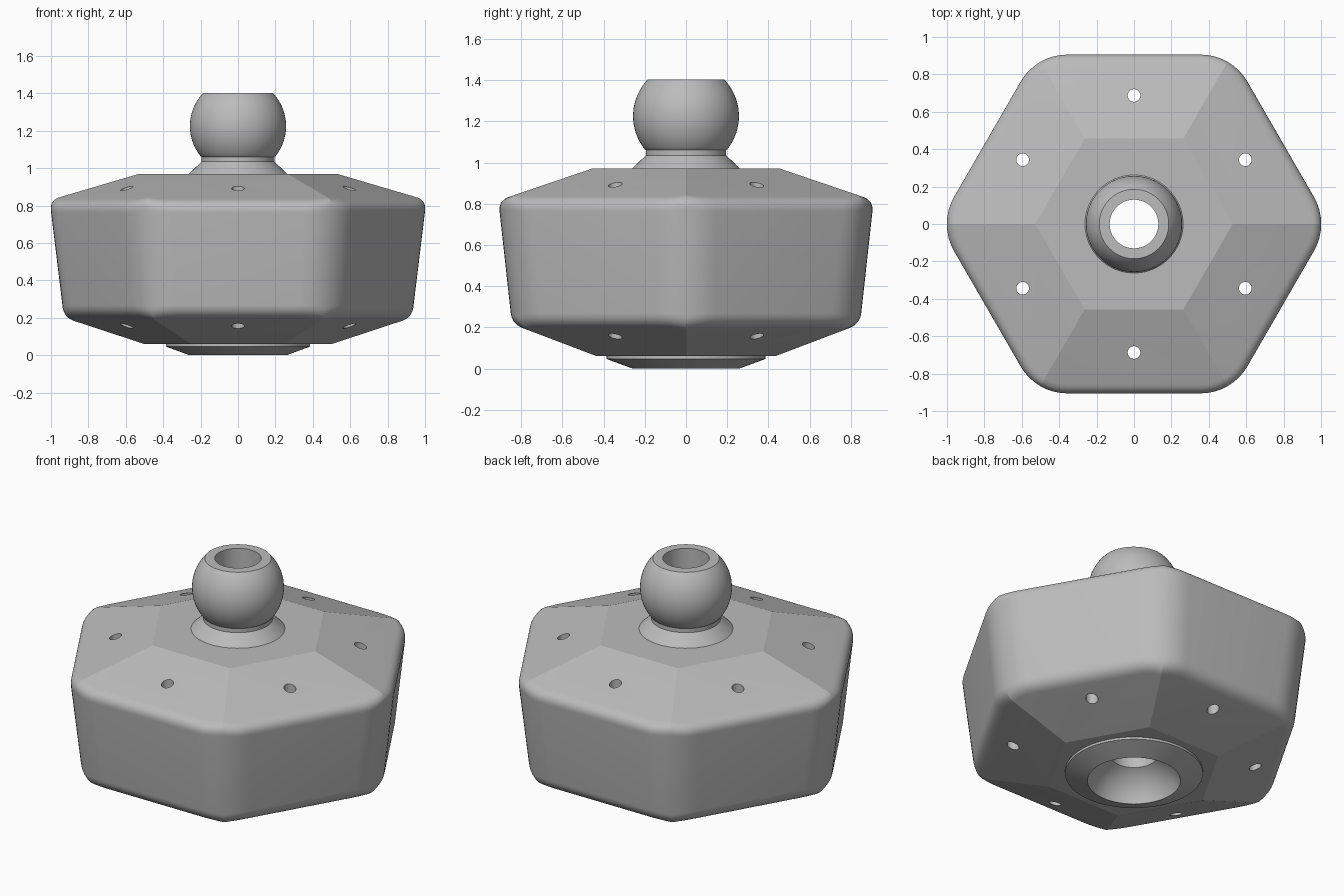
import bpy, bmesh
from math import cos, sin, pi, radians, sqrt, atan2
from mathutils import Vector

cube = bpy.data.objects.get("Cube")
if cube:
    bpy.data.objects.remove(cube, do_unlink=True)

grey = bpy.data.materials.new("plain_grey")
grey.use_nodes = True
grey.diffuse_color = (0.5, 0.5, 0.5, 1)
grey.node_tree.nodes["Principled BSDF"].inputs["Base Color"].default_value = (0.5, 0.5, 0.5, 1)

ARC = 8            # segments on each rounded corner
ROW = 6 * (ARC + 1)
FILLET = 0.055
TOP_Z, TOP_INNER, TOP_SLOPE = 0.97, 0.457, -0.34
LOW_Z, LOW_INNER, LOW_SLOPE = 0.06, 0.434, 0.38


def make_object(name, bm):
    bmesh.ops.recalc_face_normals(bm, faces=bm.faces)
    mesh = bpy.data.meshes.new(name)
    bm.to_mesh(mesh)
    bm.free()
    mesh.materials.append(grey)
    obj = bpy.data.objects.new(name, mesh)
    bpy.context.collection.objects.link(obj)
    return obj


def activate(obj):
    bpy.ops.object.select_all(action="DESELECT")
    obj.select_set(True)
    bpy.context.view_layer.objects.active = obj


def smooth(obj):
    activate(obj)
    bpy.ops.object.shade_smooth_by_angle(angle=radians(15))


def rim(apothem, radius, z0, inner, slope):
    """Rounded hexagon lying on six sloping planes."""
    pts = []
    for k in range(6):
        for j in range(ARC + 1):
            a = radians(-30 + 60 * j / ARC)
            x = (apothem - radius) * 2 / sqrt(3) + radius * cos(a)
            y = radius * sin(a)
            reach = x * cos(pi / 6) + abs(y) * 0.5
            t = k * pi / 3
            pts.append(Vector((x * cos(t) - y * sin(t), x * sin(t) + y * cos(t),
                               z0 + slope * (reach - inner))))
    return pts


def fillet(b, e, a, steps=12):
    """Rows curving from the slope, round the edge, onto the wall."""
    return [[p * (1 - t) ** 2 + q * 2 * t * (1 - t) + r * t * t for p, q, r in zip(b, e, a)]
            for t in (i / steps for i in range(steps + 1))]


def lathe(bm, profile, segments=64, centre=(0, 0), closed=True):
    rings = [[bm.verts.new((centre[0] + r * cos(2 * pi * i / segments),
                            centre[1] + r * sin(2 * pi * i / segments), z))
              for i in range(segments)] for r, z in profile]
    pairs = list(zip(rings, rings[1:]))
    if closed:
        pairs.append((rings[-1], rings[0]))
    else:
        bm.faces.new(rings[0])
        bm.faces.new(rings[-1])
    for p, q in pairs:
        for i in range(segments):
            j = (i + 1) % segments
            bm.faces.new((p[i], p[j], q[j], q[i]))


def arc(radius, z, start, end, steps):
    return [(radius * cos(a), z + radius * sin(a))
            for a in (start + (end - start) * i / steps for i in range(steps + 1))]


# Hexagonal body with rounded corners and rims
top = (TOP_Z, TOP_INNER, TOP_SLOPE)
low = (LOW_Z, LOW_INNER, LOW_SLOPE)
top_edge, low_edge = rim(0.911, 0.29, *top), rim(0.845, 0.29, *low)
top_in = rim(0.911 - FILLET, 0.29 - FILLET, *top)
low_in = rim(0.845 - FILLET, 0.29 - FILLET, *low)
wall_top = [p.lerp(q, 0.09) for p, q in zip(top_edge, low_edge)]
wall_low = [p.lerp(q, 0.91) for p, q in zip(top_edge, low_edge)]
rows = fillet(top_in, top_edge, wall_top) + fillet(low_in, low_edge, wall_low)[::-1]

bm = bmesh.new()
grid = [[bm.verts.new(p) for p in row] for row in rows]
for p, q in zip(grid, grid[1:]):
    for i in range(ROW):
        j = (i + 1) % ROW
        bm.faces.new((p[i], p[j], q[j], q[i]))
for row, z, inner in ((grid[0], TOP_Z, TOP_INNER), (grid[-1], LOW_Z, LOW_INNER)):
    size = inner * 2 / sqrt(3)
    cap = [bm.verts.new((size * cos(k * pi / 3), size * sin(k * pi / 3), z)) for k in range(6)]
    bm.faces.new(cap)
    for k in range(6):
        first = k * (ARC + 1) + ARC // 2
        edge = [row[(first + i) % ROW] for i in range(ARC + 2)]
        bm.faces.new(edge + [cap[(k + 1) % 6], cap[k]])
body = make_object("hexagonal_body", bm)

# Six vertical pin holes and the central opening
bm = bmesh.new()
lathe(bm, [(0.25, -0.2), (0.25, 1.2)], closed=False)
for k in range(6):
    a = radians(30 + 60 * k)
    lathe(bm, [(0.034, -0.2), (0.034, 1.2)], 24, (0.687 * cos(a), 0.687 * sin(a)), False)
cutter = make_object("hole_cutter", bm)
cutter.hide_render = True
activate(body)
cut = body.modifiers.new("holes", "BOOLEAN")
cut.operation = "DIFFERENCE"
cut.solver = "EXACT"
cut.object = cutter
bpy.ops.object.modifier_apply(modifier=cut.name)
bpy.data.objects.remove(cutter, do_unlink=True)
smooth(body)

# Ball, neck, bore, socket and lower flange turned as one piece
SOCKET_Z, SOCKET_R = -0.078, 0.2716
BALL_Z, BALL_R = 1.225, 0.257
socket = arc(SOCKET_R, SOCKET_Z, atan2(0.078, 0.26), atan2(0.238, 0.13), 12)
ball = arc(BALL_R, BALL_Z, atan2(0.178, 0.186), atan2(-0.16, 0.201), 24)
profile = [(0.385, 0.06), (0.385, 0.046)] + socket + [(0.13, 1.403)] + ball
profile += [(0.195, 1.06), (0.195, 1.035), (0.262, 0.97), (0.24, 0.96), (0.24, 0.06)]
bm = bmesh.new()
lathe(bm, profile)
smooth(make_object("ball_and_socket", bm))
